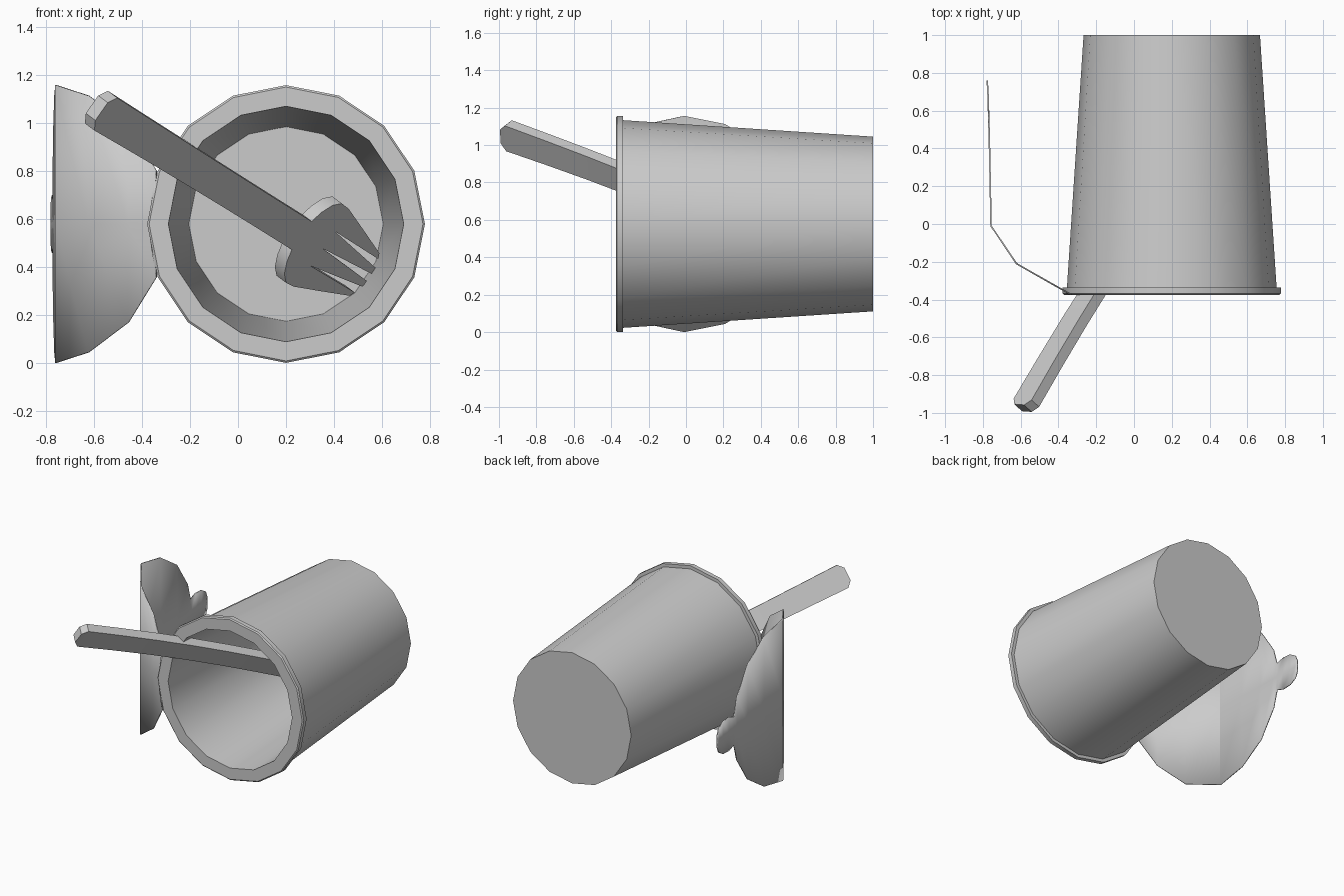
import bpy, bmesh, math
from mathutils import Vector

if "Cube" in bpy.data.objects:
    bpy.data.objects.remove(bpy.data.objects["Cube"])


def make_object(name, bm, smooth=True):
    bmesh.ops.remove_doubles(bm, verts=bm.verts, dist=1e-5)
    bmesh.ops.recalc_face_normals(bm, faces=bm.faces)
    mesh = bpy.data.meshes.new(name)
    bm.to_mesh(mesh)
    bm.free()
    ob = bpy.data.objects.new(name, mesh)
    bpy.context.collection.objects.link(ob)
    if smooth:
        bpy.ops.object.select_all(action='DESELECT')
        ob.select_set(True)
        bpy.context.view_layer.objects.active = ob
        bpy.ops.object.shade_smooth_by_angle(angle=math.radians(30))
    return ob


def bridge(bm, rings, closed=True):
    for a, b in zip(rings, rings[1:]):
        n = len(a)
        for i in range(n if closed else n - 1):
            j = (i + 1) % n
            bm.faces.new((a[i], a[j], b[j], b[i]))


# Open can lying on its side: 16-sided lathe around y
CX, CZ, SIDES = 0.2, 0.578, 16
profile = [(0.405, 0.95), (0.49, -0.375), (0.57, -0.375), (0.578, -0.368),
           (0.578, -0.336), (0.555, -0.336), (0.467, 1.0)]
bm = bmesh.new()
rings = []
for r, y in profile:
    rings.append([bm.verts.new((CX + r * math.cos(2 * math.pi * i / SIDES), y,
                                CZ + r * math.sin(2 * math.pi * i / SIDES)))
                  for i in range(SIDES)])
bridge(bm, rings)
bm.faces.new(rings[0])
bm.faces.new(rings[-1])
make_object("can", bm)

# Peeled lid: thin disc bent back, with pull tab; stations (x, y, half height)
stations = [(-0.34, -0.37, 0.222), (-0.455, -0.305, 0.409), (-0.622, -0.21, 0.534),
            (-0.757, -0.01, 0.578), (-0.761, 0.21, 0.534), (-0.765, 0.40, 0.409),
            (-0.768, 0.525, 0.222), (-0.769, 0.56, 0.10), (-0.771, 0.62, 0.12),
            (-0.773, 0.69, 0.115), (-0.776, 0.74, 0.085), (-0.777, 0.76, 0.04)]
bm = bmesh.new()
cols = [[bm.verts.new((x, y, CZ + k * h)) for k in (-1, 0, 1)] for x, y, h in stations]
# Rim-side corner of the lid
tip = bm.verts.new((-0.375, -0.365, CZ))
bm.faces.new((tip, cols[0][0], cols[0][1]))
bm.faces.new((tip, cols[0][1], cols[0][2]))
bridge(bm, cols, closed=False)
lid = make_object("peeled_lid", bm)
mod = lid.modifiers.new("thickness", 'SOLIDIFY')
mod.thickness = 0.008
mod.offset = 0

# Spork frame: d along the handle, w across, n out of the front face
END, NECK = Vector((-0.55, -0.965, 1.035)), Vector((0.265, 0.30, 0.53))
d = (NECK - END).normalized()
w = Vector((0.6, 0, 0.8))
w = (w - d * w.dot(d)).normalized()
n = d.cross(w)
LENGTH, THICK = (NECK - END).length, 0.062


def point(s, t, depth=0.0):
    return NECK + d * s + w * t - n * depth


# Handle: gently arched bar with a chamfered end
bars = [(-LENGTH - 0.035, 0.045), (-LENGTH, 0.083)]
bars += [(-LENGTH * k / 6, 0.072 + 0.011 * (k / 6) ** 2) for k in range(5, -1, -1)]
bars.append((0.06, 0.07))
bm = bmesh.new()
rings = []
for s, h in bars:
    arch = 0.025 * math.sin(math.pi * min(1, max(0, -s / LENGTH)))
    rings.append([bm.verts.new(point(s, t, arch + q)) for t, q in
                  ((-h, 0), (h, 0), (h, THICK), (-h, THICK))])
bridge(bm, rings)
bm.faces.new(rings[0])
bm.faces.new(rings[-1])
make_object("spork_handle", bm)

# Spork head: mirrored half outline with three tapering slots
half = [(0.0, 0.07), (0.02, 0.125), (0.055, 0.175), (0.10, 0.202), (0.16, 0.198),
        (0.33, 0.155), (0.51, 0.108), (0.525, 0.085), (0.17, 0.088),
        (0.545, 0.048), (0.55, 0.018)]
outline = half + [(0.17, 0.0)] + [(s, -t) for s, t in reversed(half)]
bm = bmesh.new()
face = bm.faces.new([bm.verts.new(point(s, t)) for s, t in outline])
ext = bmesh.ops.extrude_face_region(bm, geom=[face])
bmesh.ops.translate(bm, vec=-n * THICK,
                    verts=[v for v in ext['geom'] if isinstance(v, bmesh.types.BMVert)])
make_object("spork_head", bm)
